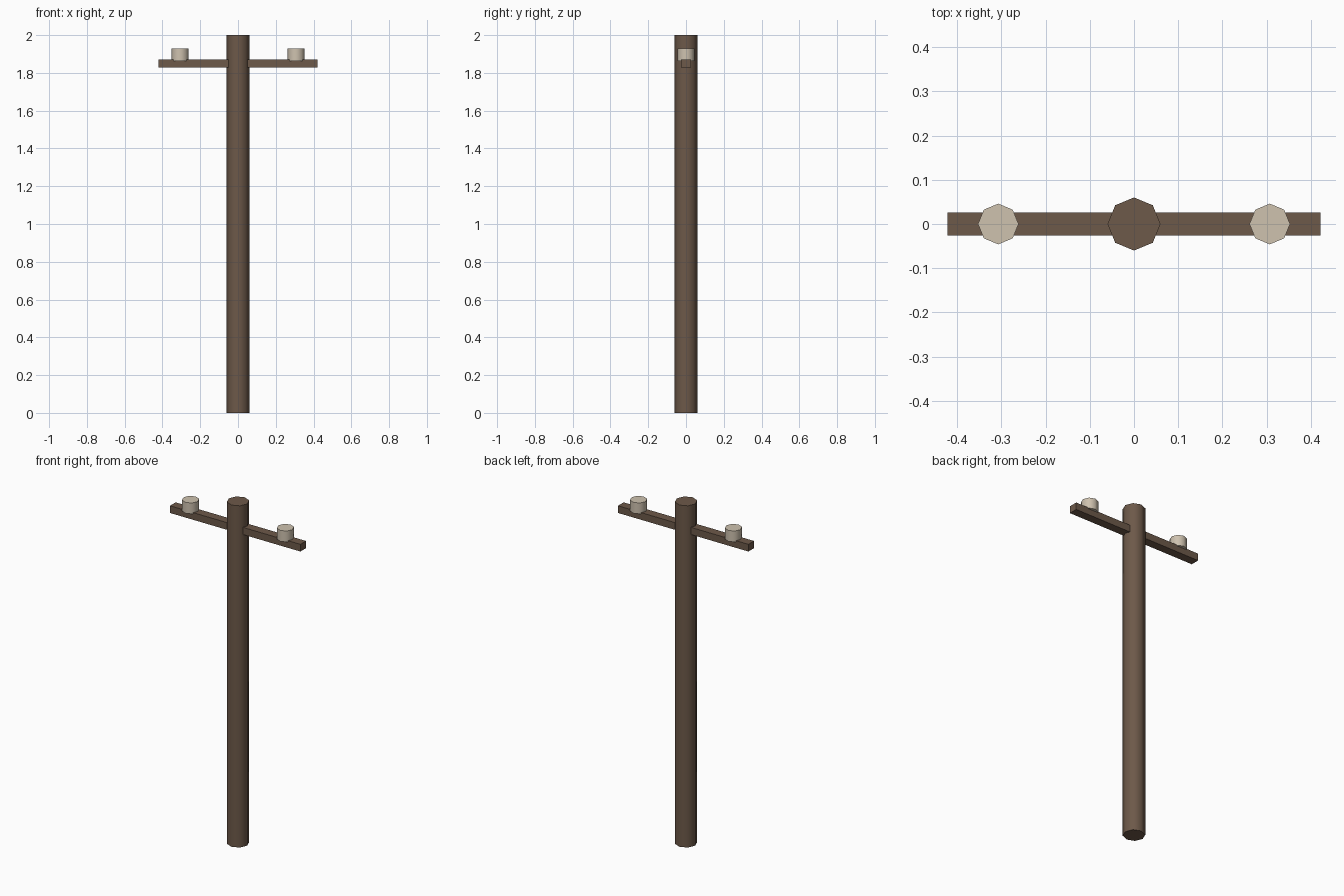
import bpy, math

if "Cube" in bpy.data.objects:
    bpy.data.objects.remove(bpy.data.objects["Cube"])


def material(name, rgb):
    m = bpy.data.materials.new(name)
    m.diffuse_color = (*rgb, 1)
    m.use_nodes = True
    m.node_tree.nodes["Principled BSDF"].inputs["Base Color"].default_value = m.diffuse_color
    return m


wood = material("brown wood", (0.153, 0.100, 0.067))
ceramic = material("pale ceramic", (0.62, 0.54, 0.43))


def octagon(name, radius, x, z0, z1, mat):
    """Upright eight-sided cylinder with corners on the x and y axes."""
    bpy.ops.mesh.primitive_cylinder_add(vertices=8, radius=radius, depth=z1 - z0,
                                        location=(x, 0, (z0 + z1) / 2))
    ob = bpy.context.object
    ob.name = name
    ob.data.materials.append(mat)
    bpy.ops.object.shade_smooth_by_angle(angle=math.radians(50))
    return ob


# Main post
octagon("pole", 0.06, 0, 0, 2, wood)

# Crossarm running through the post
bpy.ops.mesh.primitive_cube_add(size=1, location=(0, 0, 1.849))
arm = bpy.context.object
arm.name = "crossarm"
arm.scale = (0.844, 0.052, 0.042)
bpy.ops.object.transform_apply(location=False, rotation=False, scale=True)
arm.data.materials.append(wood)

# Insulators seated on the arm
for side, x in (("left", -0.307), ("right", 0.307)):
    octagon(side + "_insulator", 0.046, x, 1.864, 1.928, ceramic)
